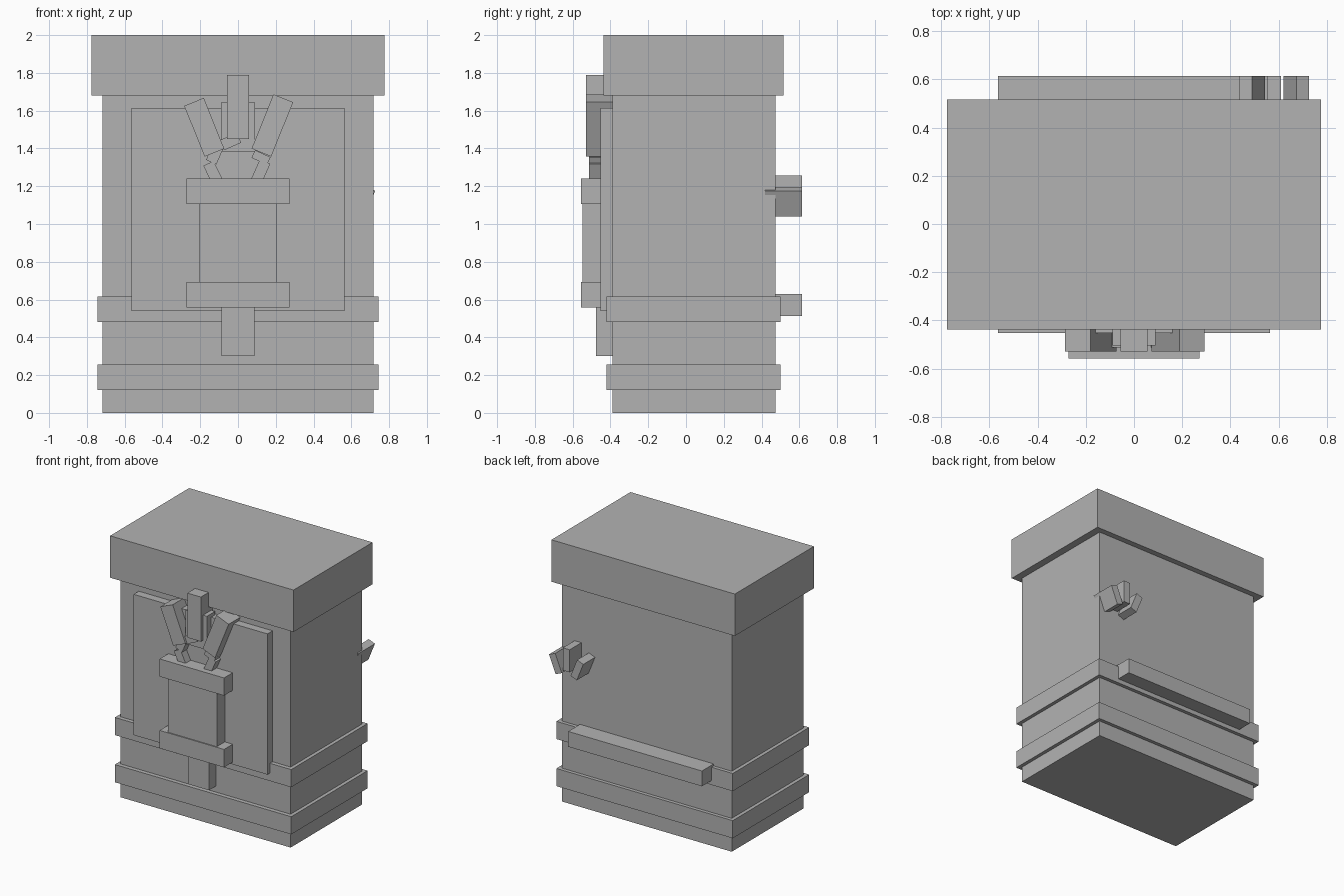
import bpy, math

grey = bpy.data.materials.new("stone_grey")
grey.diffuse_color = (0.45, 0.45, 0.45, 1)


def box(name, x, y, z, angle=0):
    """Box from (min, max) ranges, turned in the front plane by angle (degrees)."""
    c = [(r[0] + r[1]) / 2 for r in (x, y, z)]
    bpy.ops.mesh.primitive_cube_add(size=1, location=c)
    o = bpy.context.object
    o.name = name
    o.scale = [r[1] - r[0] for r in (x, y, z)]
    o.rotation_euler = (0, -math.radians(angle), 0)
    o.data.materials.append(grey)
    return o


def bar(name, x, z, length, width, y, angle):
    """Box given by its centre and length in the front plane."""
    return box(name, (x - length / 2, x + length / 2), y,
               (z - width / 2, z + width / 2), angle)


# main block, lid and surrounding bands
box("body", (-0.718, 0.718), (-0.39, 0.473), (0, 1.68))
box("lid", (-0.775, 0.775), (-0.437, 0.517), (1.68, 2.0))
for n, z in (("lower_band", (0.12, 0.255)), ("upper_band", (0.48, 0.615))):
    box(n, (-0.745, 0.745), (-0.422, 0.5), z)

# front panel and emblem column
box("front_panel", (-0.565, 0.565), (-0.452, -0.38), (0.54, 1.615))
box("column", (-0.205, 0.205), (-0.549, -0.44), (0.62, 1.18))
for n, z in (("column_top", (1.105, 1.24)), ("column_base", (0.557, 0.694))):
    box(n, (-0.272, 0.272), (-0.557, -0.44), z)
box("tongue", (-0.088, 0.088), (-0.476, -0.38), (0.302, 0.6))
box("crest_backing", (-0.09, 0.09), (-0.505, -0.405), (1.385, 1.642))

# three fanned rays above the column
FY = (-0.53, -0.38)
box("middle_ray", (-0.057, 0.057), FY, (1.45, 1.79))
bar("right_ray", 0.182, 1.522, 0.31, 0.112, FY, 68)
bar("left_ray", -0.179, 1.512, 0.29, 0.112, FY, 112)

# broken ring of short bars
ring = [(0.058, 1.188, 0.13, 0.058, 20), (-0.06, 1.188, 0.10, 0.058, -13),
        (-0.13, 1.267, 0.12, 0.06, -64), (-0.12, 1.378, 0.11, 0.06, 67),
        (-0.04, 1.437, 0.10, 0.058, 24), (0.115, 1.267, 0.14, 0.06, 66),
        (0.122, 1.352, 0.09, 0.045, -25)]
for i, (x, z, l, w, a) in enumerate(ring):
    bar(f"ring_bar_{i + 1}", x, z, l, w, (-0.513, -0.452), a)

# back rail and small fan of rays near the back corner
box("back_rail", (-0.565, 0.565), (0.46, 0.615), (0.513, 0.63))
BY = (0.417, 0.615)
box("back_middle_ray", (0.552, 0.61), BY, (1.085, 1.257))
bar("back_outer_ray", 0.673, 1.118, 0.147, 0.056, BY, 68)
bar("back_inner_ray", 0.491, 1.118, 0.147, 0.056, BY, 112)
